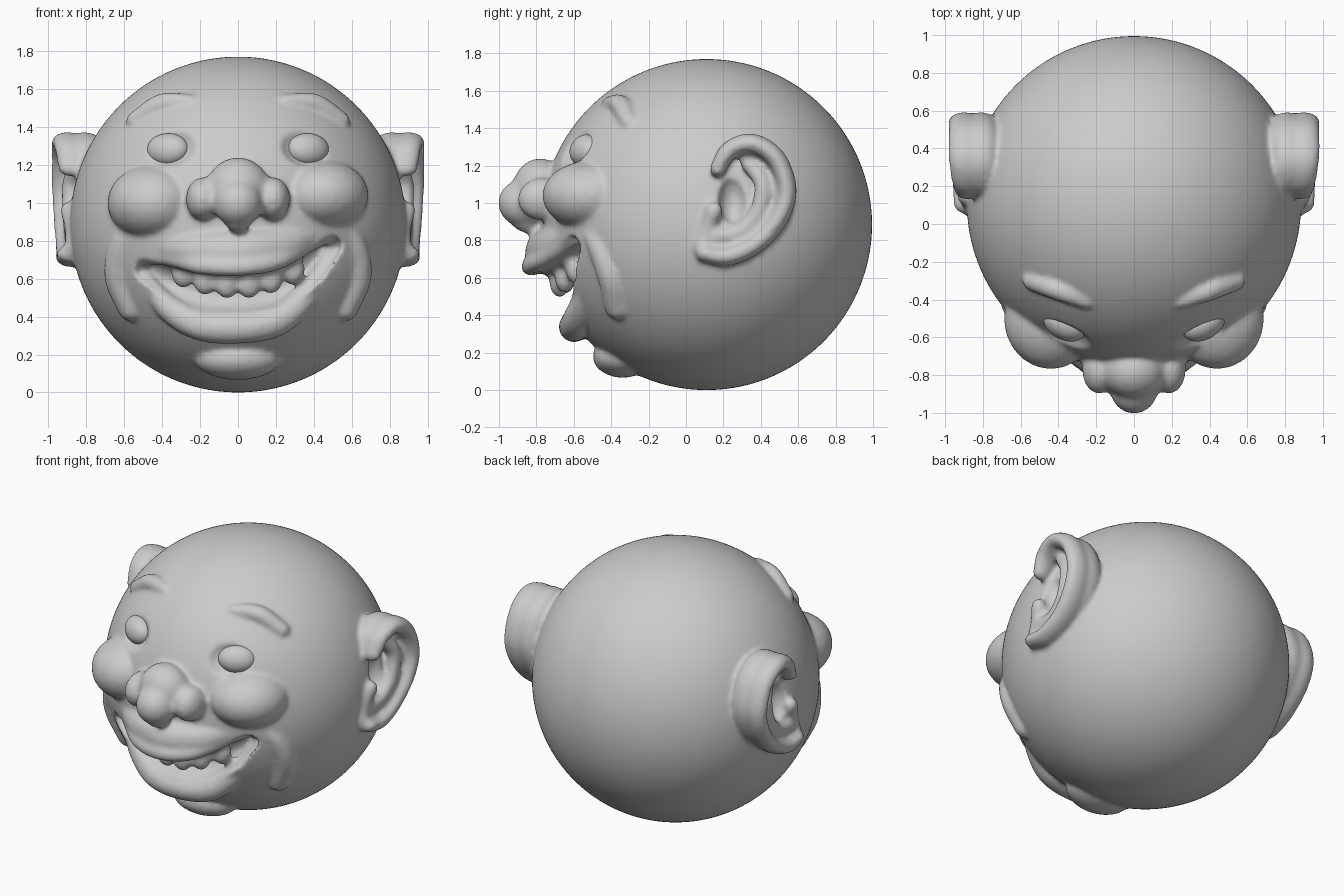
import bpy, bmesh
from math import radians
from mathutils import Vector, Matrix, Euler

if "Cube" in bpy.data.objects:
    bpy.data.objects.remove(bpy.data.objects["Cube"])


def blob(bm, loc, radii, rot=(0, 0, 0), sub=3):
    m = Matrix.LocRotScale(Vector(loc), Euler([radians(a) for a in rot]), Vector(radii))
    bmesh.ops.create_icosphere(bm, subdivisions=sub, radius=1, matrix=m)


def stroke(bm, pts, stretch=(1, 1, 1), n=6):
    """Chain of blobs along a smooth path of (x, y, z, radius) points."""
    p = [Vector(q) for q in pts]
    p = [2 * p[0] - p[1]] + p + [2 * p[-1] - p[-2]]
    for a, b, c, d in zip(p, p[1:], p[2:], p[3:]):
        for i in range(n + 1):
            t = i / n
            q = 0.5 * (2 * b + (c - a) * t + (2 * a - 5 * b + 4 * c - d) * t * t
                       + (3 * b - a - 3 * c + d) * t ** 3)
            blob(bm, q[:3], [q[3] * s for s in stretch], sub=2)


def flip(pts, droop=0.0):
    """Mirror to -x; droop lowers the left corner of the lopsided smile."""
    return [(-x, y, z - droop * (x / 0.5) ** 2, r) for x, y, z, r in pts]


def grin(bm, pts, **kw):
    stroke(bm, flip(pts[:0:-1], 0.13) + pts, **kw)


def make(name, bm):
    me = bpy.data.meshes.new(name)
    bm.to_mesh(me)
    bm.free()
    ob = bpy.data.objects.new(name, me)
    bpy.context.collection.objects.link(ob)
    return ob


def remesh(ob, size):
    m = ob.modifiers.new("remesh", 'REMESH')
    m.mode = 'VOXEL'
    m.voxel_size = size
    m.use_smooth_shade = True


# head ball
bm = bmesh.new()
bmesh.ops.create_uvsphere(bm, u_segments=128, v_segments=80, radius=0.885,
                          matrix=Matrix.Translation((0, 0.11, 0.885)))
head = make("head", bm)

# hollows: mouth, eye sockets, ear bowls
bm = bmesh.new()
grin(bm, [(0, -.72, .52, .115), (.2, -.70, .55, .115), (.36, -.64, .65, .10),
          (.49, -.58, .77, .06)], stretch=(1, 1.6, 1))
for s in (-1, 1):
    blob(bm, (s * .37, -.635, 1.31), (.17, .10, .13), (-25, 0, s * 28))
    blob(bm, (s * .89, .25, 1.02), (.10, .08, .14))
hollows = make("hollows", bm)

# raised features
bm = bmesh.new()
# cheeks
blob(bm, (.44, -.50, 1.04), (.25, .27, .19))
blob(bm, (-.44, -.50, 1.00), (.25, .27, .205))
# nose: bulb, tip, bridge and wings
blob(bm, (0, -.78, 1.07), (.17, .15, .17))
blob(bm, (0, -.865, 1.0), (.13, .14, .13))
blob(bm, (0, -.85, .92), (.075, .09, .08))
for s in (-1, 1):
    blob(bm, (s * .185, -.77, 1.02), (.09, .13, .115))
# muzzle and upper lip edge
grin(bm, [(0, -.735, .74, .13), (.2, -.69, .765, .12), (.38, -.58, .84, .09),
          (.51, -.50, .87, .06)])
grin(bm, [(0, -.835, .66, .05), (.2, -.78, .69, .05), (.38, -.63, .785, .045),
          (.52, -.50, .84, .04)])
# lower lip and chin
grin(bm, [(0, -.60, .338, .085), (.2, -.58, .375, .085), (.35, -.53, .50, .075),
          (.45, -.50, .65, .05), (.51, -.48, .79, .035)])
blob(bm, (0, -.34, .18), (.23, .16, .115))
# teeth
for i in range(6):
    x = (i - 2.5) * .115
    z = .575 + (.9 if x > 0 else .7) * x * x
    blob(bm, (x, -.68 + 1.1 * x * x, z), (.066, .055, .085))

fold = [(.48, -.53, .89, .06), (.60, -.47, .79, .07), (.63, -.40, .62, .08),
        (.56, -.36, .45, .08)]
brow = [(.25, -.41, 1.53, .045), (.40, -.35, 1.52, .06), (.54, -.30, 1.43, .055)]
helix = [(.88, .17, 1.18, .045), (.89, .23, 1.28, .05), (.90, .35, 1.32, .055),
         (.90, .48, 1.24, .055), (.90, .54, 1.07, .055), (.89, .49, .91, .055),
         (.88, .37, .78, .055), (.88, .22, .715, .055), (.88, .10, .73, .05)]
antihelix = [(.85, .33, 1.22, .045), (.88, .41, 1.1, .05), (.88, .38, .94, .05),
             (.87, .28, .84, .05), (.87, .15, .82, .05)]
wall = [(x - .09, y, z, r) for x, y, z, r in helix]
for side in (list, flip):
    # smile folds, brows
    stroke(bm, side(fold))
    stroke(bm, side(brow))
    # ears: rim, backing, inner ridge
    stroke(bm, side(helix), stretch=(1.6, 1, 1))
    stroke(bm, side(wall), stretch=(1.6, 1, 1))
    stroke(bm, side(antihelix))
    # front flap of the ear
    stroke(bm, side([(.89, .15, .96, .05), (.87, .11, .86, .045), (.87, .08, .76, .045)]))
features = make("features", bm)

# carve, add, then blend everything into one smooth skin
for ob, op in ((hollows, 'DIFFERENCE'), (features, 'UNION')):
    remesh(ob, 0.017)
    ob.hide_render = True
    b = head.modifiers.new(ob.name, 'BOOLEAN')
    b.operation = op
    b.solver = 'EXACT'
    b.object = ob
remesh(head, 0.014)
sm = head.modifiers.new("soften", 'SMOOTH')
sm.factor = 0.5
sm.iterations = 6
bpy.context.view_layer.objects.active = head
head.select_set(True)
for m in list(head.modifiers):
    bpy.ops.object.modifier_apply(modifier=m.name)
bpy.ops.object.shade_smooth()
for ob in (hollows, features):
    bpy.data.objects.remove(ob)

# eyes
for s, name in ((-1, "left_eye"), (1, "right_eye")):
    bm = bmesh.new()
    blob(bm, (s * .37, -.535, 1.28), (.118, .075, .088), (-20, 0, s * 28), sub=4)
    eye = make(name, bm)
    for f in eye.data.polygons:
        f.use_smooth = True
